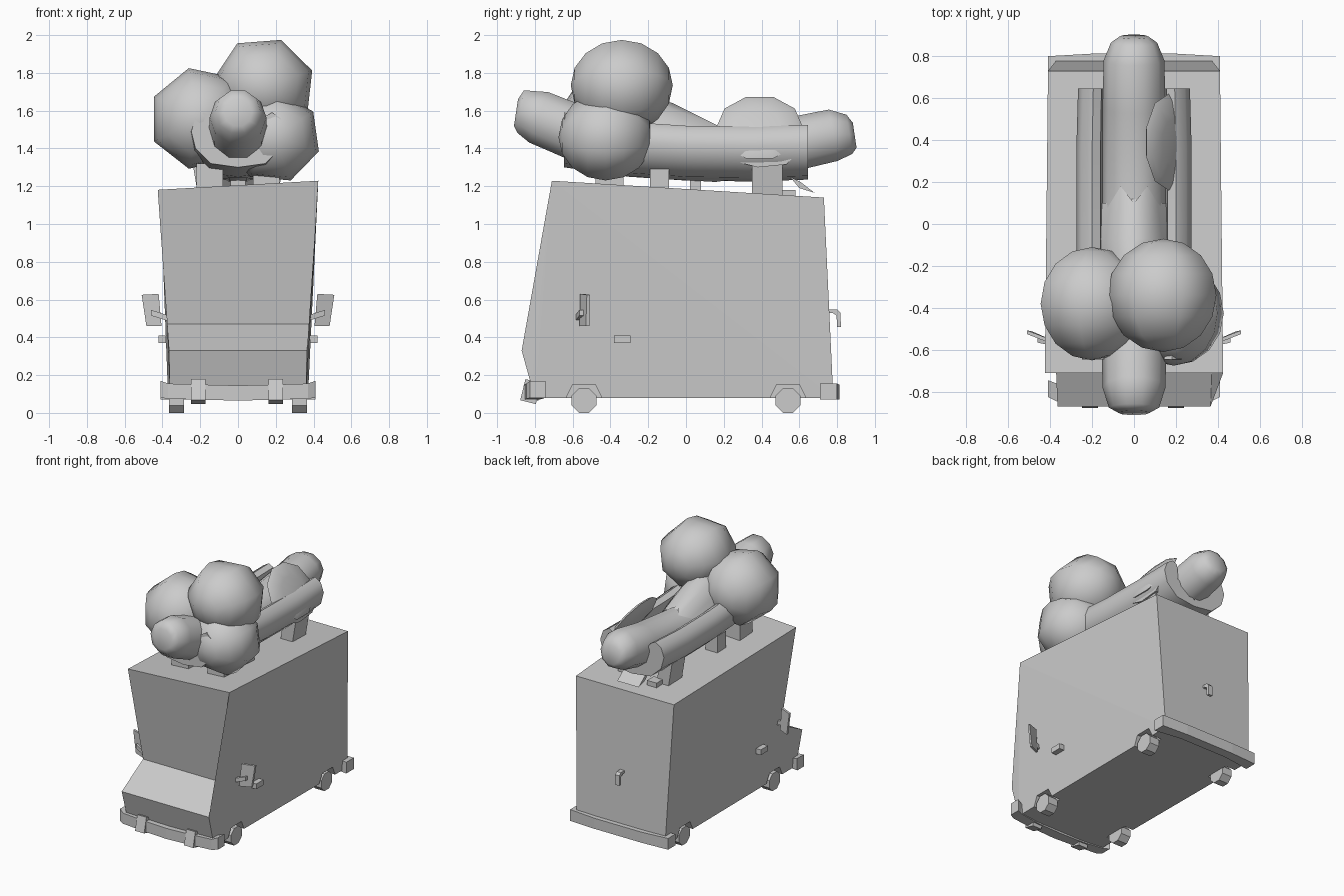
import bpy, bmesh, math
from mathutils import Vector, Matrix

if "Cube" in bpy.data.objects:
    bpy.data.objects.remove(bpy.data.objects["Cube"])


def finish(name, bm, smooth=None):
    bmesh.ops.recalc_face_normals(bm, faces=bm.faces)
    me = bpy.data.meshes.new(name)
    bm.to_mesh(me)
    bm.free()
    ob = bpy.data.objects.new(name, me)
    bpy.context.collection.objects.link(ob)
    if smooth:
        bpy.ops.object.select_all(action='DESELECT')
        ob.select_set(True)
        bpy.context.view_layer.objects.active = ob
        bpy.ops.object.shade_smooth_by_angle(angle=math.radians(smooth))
    return ob


def loft(name, rings, smooth=None):
    """Skin a list of closed rings and cap both ends."""
    bm = bmesh.new()
    vs = [[bm.verts.new(p) for p in r] for r in rings]
    n = len(rings[0])
    for a, b in zip(vs, vs[1:]):
        for i in range(n):
            j = (i + 1) % n
            bm.faces.new((a[i], a[j], b[j], b[i]))
    caps = [bm.faces.new(vs[0]), bm.faces.new(vs[-1])]
    if n > 4:
        bmesh.ops.triangulate(bm, faces=caps)
    return finish(name, bm, smooth)


def box(name, x, y, z, rot=None):
    bm = bmesh.new()
    bmesh.ops.create_cube(bm, size=1)
    size = Matrix.Diagonal((x[1] - x[0], y[1] - y[0], z[1] - z[0], 1))
    mid = Matrix.Translation([(a + b) / 2 for a, b in (x, y, z)])
    bm.transform(mid @ (rot or Matrix()) @ size)
    return finish(name, bm)


def ball(name, centre, radii, seg, rings, rot):
    bm = bmesh.new()
    bmesh.ops.create_uvsphere(bm, u_segments=seg, v_segments=rings, radius=1)
    bm.transform(Matrix.Translation(centre) @ rot @ Matrix.Diagonal((*radii, 1)))
    return finish(name, bm, 60)


def rot(deg, axis):
    return Matrix.Rotation(math.radians(deg), 4, axis)


# van body: side profile (y, z, half width), roof leaning a little to the left
profile = [(-.80, .08, .36), (-.82, .15, .362), (-.87, .33, .365), (-.60, .47, .375),
           (-.71, 1.205, .425), (.73, 1.14, .41), (.78, .08, .37)]
body = loft("van_body", [[(s * w, y, z + s * (.024 if y == -.71 else 0))
                          for y, z, w in profile] for s in (-1, 1)])

# wheel arches and wheels
for i, y in enumerate((-.54, .54)):
    for s in (-1, 1):
        arch = [(-.095, 0), (-.095, .08), (-.06, .15), (.06, .15), (.095, .08), (.095, 0)]
        cutter = loft("arch_cutter", [[(s * x, y + a, z) for a, z in arch] for x in (.29, .5)])
        cutter.hide_render = True
        cutter.hide_set(True)
        mod = body.modifiers.new("arch", 'BOOLEAN')
        mod.operation, mod.object, mod.solver = 'DIFFERENCE', cutter, 'EXACT'
        ring = [(.065 * math.cos(math.pi * (k + .5) / 4) / .924,
                 .065 * math.sin(math.pi * (k + .5) / 4) / .924) for k in range(8)]
        loft("wheel", [[(s * x, y + a, .065 + b) for a, b in ring] for x in (.285, .365)])
bpy.context.view_layer.update()
done = bpy.data.meshes.new_from_object(body.evaluated_get(bpy.context.evaluated_depsgraph_get()))
body.modifiers.clear()
body.data = done
for ob in [o for o in bpy.data.objects if o.name.startswith("arch_cutter")]:
    bpy.data.objects.remove(ob)


# bumpers bowed outwards with wrapped ends
def bumper(name, path):
    rings = []
    for x, y, y2, lo, hi in path:
        rings.append([(x, y, lo), (x, y2, lo), (x, y2, hi), (x, y, hi)])
    loft(name, rings)


half = [(.41, -.825, -.745, .08, .17), (.37, -.845, -.76, .075, .155), (.2, -.855, -.78, .07, .15)]
full = [(-x, *r) for x, *r in half] + [(0, -.86, -.78, .065, .145)] + half[::-1]
bumper("front_bumper", full)
half = [(.41, .80, .71, .07, .155), (.2, .812, .74, .07, .15)]
bumper("rear_bumper", [(-x, *r) for x, *r in half] + half[::-1])
for x in (-.21, .2):
    box("bumper_guard", (x - .038, x + .038), (-.865, -.78), (.055, .17), rot(-14, 'X'))

# mirrors and side handles
for s in (-1, 1):
    arm = [(.35, .495), (.46, .53)]
    loft("mirror_arm", [[(s * x, -.575 + i * .025 + a, z + b) for a, b in
                         ((-.015, -.015), (.015, -.015), (.015, .015), (-.015, .015))]
                        for i, (x, z) in enumerate(arm)])
    panel = [(.405, -.565, .46), (.485, -.53, .46), (.51, -.525, .625), (.42, -.56, .63)]
    loft("mirror", [[(s * x, y + d, z) for x, y, z in panel] for d in (0, .018)])
    box("side_handle", (s * .40 - .02, s * .40 + .02), (-.38, -.295), (.37, .41))

# back door handle
hook = [(.75, .53), (.75, .548), (.80, .548), (.818, .53), (.82, .455), (.80, .455),
        (.797, .515), (.785, .53)]
loft("door_handle", [[(x, y, z) for y, z in hook] for x in (-.015, .02)])

# bun: rounded trough lofted along y
right = [(0, 1.24), (.16, 1.26), (.25, 1.34), (.275, 1.43), (.25, 1.5), (.2, 1.53), (.16, 1.51),
         (.15, 1.40), (0, 1.29)]
section = right + [(-x, z) for x, z in right[-2:0:-1]]
loft("bun", [[(x * w, y, z + dz) for x, z in section] for y, dz, w in
             ((-.645, .06, .9), (-.3, .01, 1), (0, -.01, 1), (.35, -.015, 1), (.645, -.005, .97))], 45)

# long filling bending upwards at both ends (y, z, radius)
spine = [(-.9, 1.59, .075), (-.875, 1.595, .12), (-.78, 1.565, .15), (-.55, 1.47, .155),
         (-.2, 1.39, .155), (.15, 1.37, .155), (.55, 1.42, .15), (.78, 1.47, .145),
         (.865, 1.475, .11), (.893, 1.47, .07)]
rings = []
for i, (y, z, r) in enumerate(spine):
    a, b = spine[max(i - 1, 0)], spine[min(i + 1, len(spine) - 1)]
    t = Vector((0, b[0] - a[0], b[1] - a[1])).normalized()
    up = Vector((1, 0, 0)).cross(t)
    if i in (0, 1, len(spine) - 2, len(spine) - 1):
        up = Vector((0, .2 if y > 0 else -.2, 1)).cross(Vector((1, 0, 0))).cross(Vector((-1, 0, 0)))
        up = Vector((0, -.15 if y > 0 else .15, 1)).normalized()
    rings.append([Vector((0, y, z)) + r * (math.cos(k * math.pi / 5) * Vector((1, 0, 0))
                  + math.sin(k * math.pi / 5) * up) for k in range(10)])
loft("filling", rings, 60)

# three scoops
ball("scoop_top", (.14, -.34, 1.735), (.27, .255, .27), 7, 8, rot(20, 'Y') @ rot(90, 'X'))
ball("scoop_left", (-.2, -.38, 1.56), (.27, .275, .27), 7, 8, rot(38, 'Y') @ rot(90, 'X'))
ball("scoop_right", (.19, -.425, 1.46), (.25, .245, .25), 7, 8, rot(5, 'Y') @ rot(90, 'X'))

# sauce running over the filling, ending in points
cols = [(-.21, .1), (-.15, .1), (-.085, .18), (0, .10), (.085, .18), (.15, .1), (.21, .1)]
outer = []
for x, y in cols:
    u = x / .21
    outer.append([(.85 * x, -.2, 1.68 - .24 * u * u), (.88 * x, -.07, 1.64 - .2 * u * u),
                  (.75 * x, y, 1.535 - .12 * u * u)])
rows = [[c[i] for c in outer] + [(x * .8, y, z - .05) for x, y, z in [c[i] for c in outer][::-1]]
        for i in range(3)]
loft("sauce", rows, 50)

# round slice tucked between bun and filling, leaning inwards
ball("slice", (.165, .39, 1.51), (.205, .23, .035), 10, 6, rot(57, 'Y'))

# roof mounts and leaves under the bun
for s in (-1, 1):
    box("front_mount", (s * .15 - .07, s * .15 + .07), (-.48, -.33), (1.16, 1.32))
    box("middle_mount", (s * .15 - .05, s * .15 + .05), (-.19, -.09), (1.14, 1.29))
    loft("rear_mount", [[(s * (x - w), y, z) for y in (.35, .51)][::-1]
                        + [(s * (x + w), y, z) for y in (.35, .51)]
                        for x, w, z in ((.16, .05, 1.14), (.19, .05, 1.32))])
box("small_mount", (-.04, .04), (.02, .08), (1.14, 1.26))
box("rear_foot", (-.16, -.08), (.5, .58), (1.13, 1.18))
leaf = [(.21, 1.345), (.38, 1.30), (.53, 1.315), (.56, 1.345), (.5, 1.33), (.36, 1.325)]
loft("side_leaf", [[(x, y, z) for y, z in leaf] for x in (.2, .25)])
leaf = [(.55, 1.25), (.61, 1.22), (.68, 1.165), (.6, 1.19)]
loft("rear_leaf", [[(x, y, z) for y, z in leaf] for x in (-.08, .1)])
